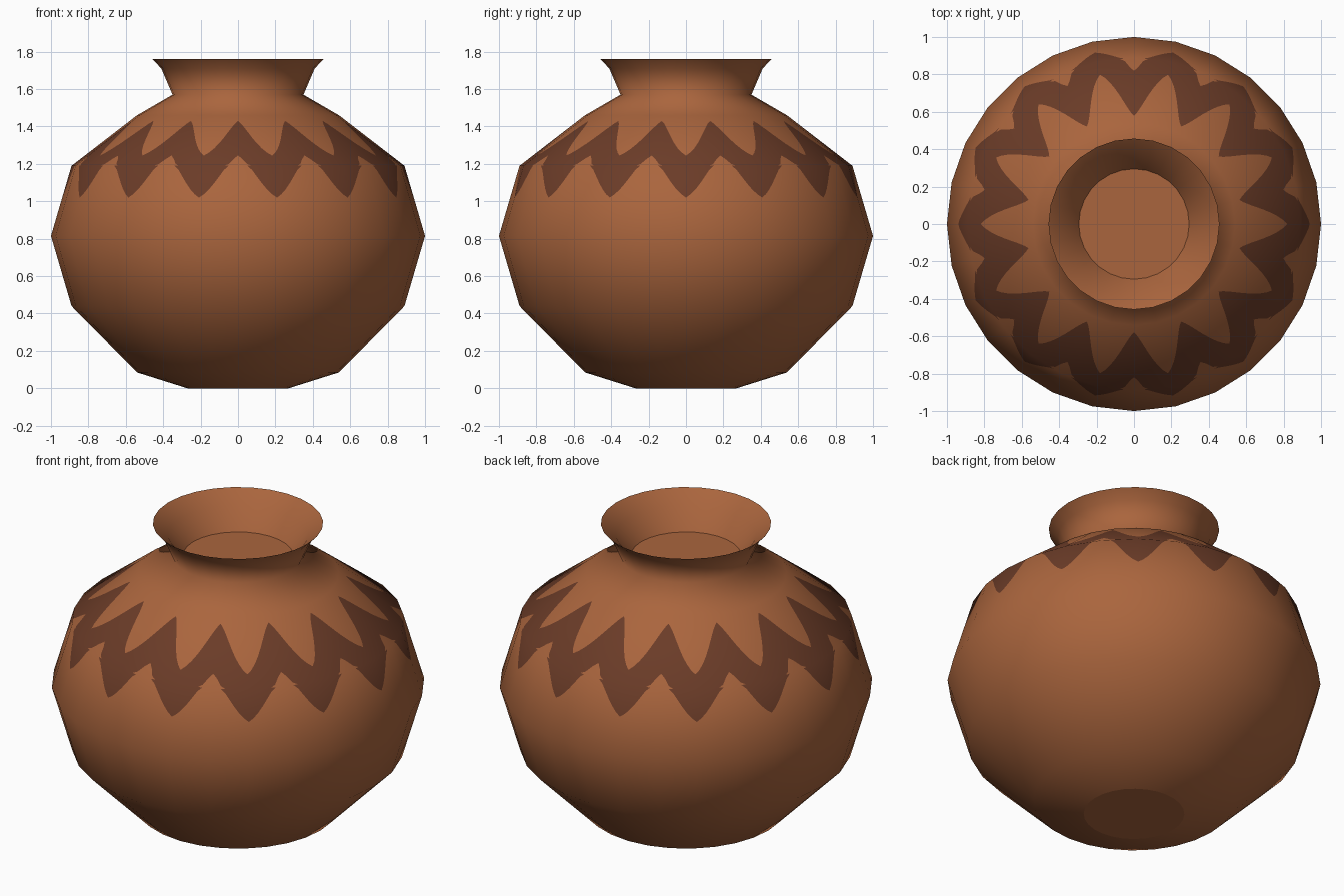
import bpy, math
from mathutils import Vector

if "Cube" in bpy.data.objects:
    bpy.data.objects.remove(bpy.data.objects["Cube"])

SIDES = 28      # flat sides around the pot
SUB = 8         # columns per side, so the painted edge can curve
COLS = SIDES * SUB


def material(name, color):
    m = bpy.data.materials.new(name)
    m.diffuse_color = (*color, 1)
    m.use_nodes = True
    m.node_tree.nodes["Principled BSDF"].inputs["Base Color"].default_value = m.diffuse_color
    return m


CLAY = material("clay", (0.402, 0.130, 0.047))
PAINT = material("dark_paint", (0.147, 0.045, 0.021))


def around(col, r, z):
    """Point on the many-sided ring of radius r at height z."""
    side, f = divmod(col % COLS, SUB)
    a, b = (Vector((math.cos(t), math.sin(t), 0)) for t in
            [math.tau * (side + i) / SIDES - math.pi / 2 for i in (0, 1)])
    return a.lerp(b, f / SUB) * r + Vector((0, 0, z))


def profile_normals(profile):
    """Averaged outward normal (r, z) at every profile point."""
    edges = [(Vector(q) - Vector(p)).normalized()
             for p, q in zip(profile, profile[1:])]
    out = []
    for i in range(len(profile)):
        t = edges[max(i - 1, 0)] + edges[min(i, len(edges) - 1)]
        out.append(Vector((t.y, -t.x)).normalized())
    return out


def lathe(name, profile, rows_at=None):
    """Turn a profile; rows_at(col) may give extra heights and face colours."""
    normals = profile_normals(profile)
    index, verts, vnormals, faces, mats = {}, [], [], [], []

    def vert(col, seg, f):
        r, z = Vector(profile[seg]).lerp(Vector(profile[seg + 1]), f)
        p = around(col, r, z)
        key = tuple(round(c, 5) for c in p)
        if key not in index:
            index[key] = len(verts)
            verts.append(p)
            n = normals[seg].lerp(normals[seg + 1], f)
            vnormals.append(around(col, n.x, n.y).normalized())
        return index[key]

    def rows(col, seg):
        extra = rows_at(col).get(seg, []) if rows_at else []
        z0, z1 = profile[seg][1], profile[seg + 1][1]
        return [(0, 0)] + [((z - z0) / (z1 - z0), m) for z, m in extra] + [(1, 0)]

    for seg in range(len(profile) - 1):
        for col in range(COLS):
            left, right = rows(col, seg), rows(col + 1, seg)
            for i in range(len(left) - 1):
                quad = [vert(col, seg, left[i][0]), vert(col + 1, seg, right[i][0]),
                        vert(col + 1, seg, right[i + 1][0]), vert(col, seg, left[i + 1][0])]
                quad = list(dict.fromkeys(quad))
                if len(quad) > 2:
                    faces.append(quad)
                    mats.append(left[i][1])
    me = bpy.data.meshes.new(name)
    me.from_pydata(verts, [], faces)
    me.materials.append(CLAY)
    me.materials.append(PAINT)
    for p, m in zip(me.polygons, mats):
        p.material_index = m
        p.use_smooth = True
    me.update()
    me.normals_split_custom_set_from_vertices(vnormals)
    ob = bpy.data.objects.new(name, me)
    bpy.context.collection.objects.link(ob)
    return ob


# Outer wall with the painted zigzag band around the shoulder
WALL = [(0.27, 0), (0.54, 0.085), (0.89, 0.44), (1.0, 0.815), (0.89, 1.19),
        (0.54, 1.46), (0.35, 1.57), (0.41, 1.71), (0.457, 1.76)]
KINK = 1.19


def zigzag(col):
    phase = (col / (2 * SUB)) % 1
    wave = 0.5 * (0.5 + 0.5 * math.cos(math.tau * phase)) + 0.5 * abs(1 - 2 * phase)
    low, high = 1.02 + 0.225 * wave, 1.245 + 0.185 * wave
    # (height, colour of the face above it) for the belly and shoulder segments
    return {3: [(min(low, KINK), 1)],
            4: [(max(low, KINK), 1), (high, 0)]}


lathe("pot_wall", WALL, zigzag)

# Flared inside of the mouth
lathe("mouth_lining", [(0.457, 1.76), (0.375, 1.69), (0.295, 1.57)])


def disc(name, r, z, up):
    ring = [around(i * SUB, r, z) for i in range(SIDES)]
    me = bpy.data.meshes.new(name)
    me.from_pydata(ring if up else ring[::-1], [], [list(range(SIDES))])
    me.materials.append(CLAY)
    bpy.context.collection.objects.link(bpy.data.objects.new(name, me))


# Flat floor in the mouth and flat foot underneath
disc("mouth_floor", 0.295, 1.57, True)
disc("foot", 0.27, 0, False)
